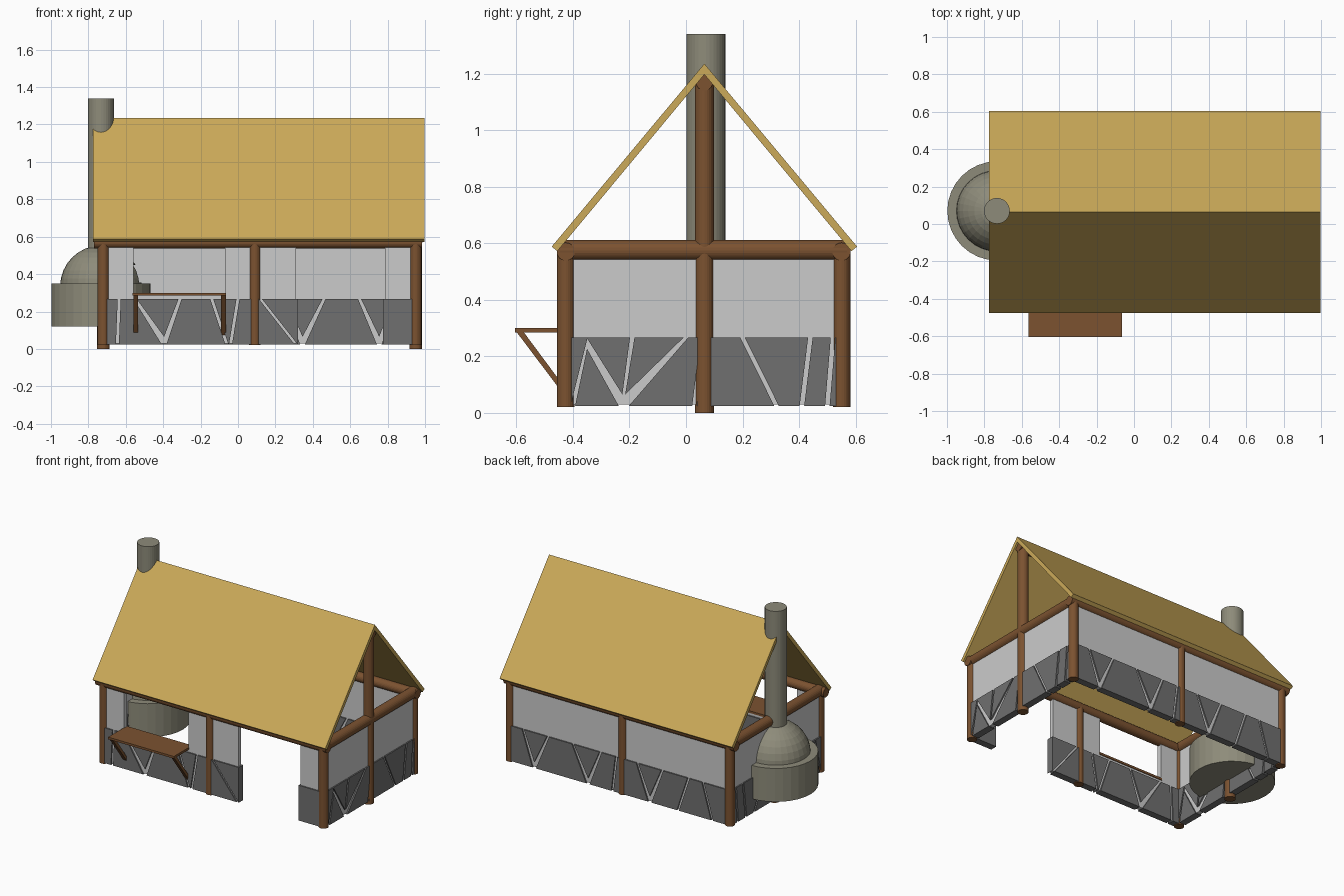
import bpy, bmesh, math
from mathutils import Vector

cube = bpy.data.objects.get("Cube")
if cube:
    bpy.data.objects.remove(cube, do_unlink=True)


def material(name, color):
    m = bpy.data.materials.new(name)
    m.use_nodes = True
    m.diffuse_color = (*color, 1)
    m.node_tree.nodes["Principled BSDF"].inputs["Base Color"].default_value = (*color, 1)
    return m


WOOD = material("brown wood", (0.2, 0.085, 0.03))
THATCH = material("straw yellow", (0.6, 0.4, 0.1))
PLASTER = material("pale plaster", (0.6, 0.6, 0.6))
STONE = material("dark stone", (0.16, 0.16, 0.16))
CLAY = material("grey clay", (0.27, 0.26, 0.195))


def finish(name, bm, mat):
    bmesh.ops.recalc_face_normals(bm, faces=bm.faces[:])
    mesh = bpy.data.meshes.new(name)
    bm.to_mesh(mesh)
    bm.free()
    mesh.materials.append(mat)
    obj = bpy.data.objects.new(name, mesh)
    bpy.context.collection.objects.link(obj)
    return obj


def box(name, low, high, mat):
    bm = bmesh.new()
    bmesh.ops.create_cube(bm, size=1)
    low, high = Vector(low), Vector(high)
    for v in bm.verts:
        v.co = (low + high) / 2 + v.co * (high - low)
    return finish(name, bm, mat)


def log(name, start, end, radius, mat, sides=24):
    start, end = Vector(start), Vector(end)
    axis = end - start
    bm = bmesh.new()
    bmesh.ops.create_cone(bm, cap_ends=True, segments=sides, radius1=radius,
                          radius2=radius, depth=axis.length)
    turn = axis.to_track_quat('Z', 'Y')
    for v in bm.verts:
        v.co = turn @ v.co + (start + end) / 2
    return finish(name, bm, mat)


def prism(bm, outline, depth):
    """Extrude a planar outline along a vector."""
    face = bm.faces.new([bm.verts.new(p) for p in outline])
    new = bmesh.ops.extrude_face_region(bm, geom=[face])["geom"]
    # the source face is kept so that the solid stays closed
    bmesh.ops.translate(bm, vec=depth, verts=[g for g in new if isinstance(g, bmesh.types.BMVert)])
    if not face.is_valid:
        return
    

LEFT, MID, RIGHT = -0.72, 0.09, 0.95
FRONT, RIDGE, BACK = -0.425, 0.065, 0.55
BASE, STONE_TOP, BEAM = 0.025, 0.267, 0.575

# Posts
for side, y in (("front", FRONT), ("back", BACK)):
    for place, x in (("left", LEFT), ("middle", MID), ("right", RIGHT)):
        log(f"{side}_{place}_post", (x, y, 0.02), (x, y, BEAM), 0.031, WOOD)
    log(f"{side}_beam", (-0.77, y, BEAM - 0.005), (0.985, y, BEAM - 0.005), 0.032, WOOD)

# Gable posts, tie beams and ridge beam
for place, x in (("left", LEFT), ("right", RIGHT)):
    log(f"{place}_gable_post", (x, RIDGE, 0), (x, RIDGE, 1.18), 0.034, WOOD)
    log(f"{place}_tie_beam", (x, FRONT - 0.02, BEAM), (x, BACK + 0.02, BEAM), 0.036, WOOD)
log("ridge_beam", (-0.77, RIDGE, 1.17), (0.985, RIDGE, 1.17), 0.03, WOOD)

# Roof slabs
for name, sign in (("front_roof", -1), ("back_roof", 1)):
    profile = [(0, 1.235), (0.54, 0.588), (0.52, 0.572), (0, 1.197)]
    bm = bmesh.new()
    prism(bm, [(-0.775, RIDGE + sign * d, z) for d, z in profile], (1.772, 0, 0))
    finish(name, bm, THATCH)


def wall(name, axis, at, start, end, top=0.565):
    """Plaster panel running along one axis."""
    t = 0.015
    if axis == 'x':
        box(name, (start, at - t, BASE + 0.005), (end, at + t, top), PLASTER)
    else:
        box(name, (at - t, start, BASE + 0.005), (at + t, end, top), PLASTER)


def stones(name, axis, at, start, end, joints):
    """Row of stones; each joint gives its bottom and top position."""
    bm = bmesh.new()
    t, gap = 0.024, 0.008
    lines = [(start - gap, start - gap)] + joints + [(end + gap, end + gap)]
    for (b0, t0), (b1, t1) in zip(lines, lines[1:]):
        b0, t0, b1, t1 = b0 + gap, t0 + gap, b1 - gap, t1 - gap
        if b1 <= b0:
            outline = [((b0 + b1) / 2, BASE + 0.04), (t1, STONE_TOP), (t0, STONE_TOP)]
        elif t1 <= t0:
            outline = [(b0, BASE), (b1, BASE), ((t0 + t1) / 2, STONE_TOP - 0.04)]
        else:
            outline = [(b0, BASE), (b1, BASE), (t1, STONE_TOP), (t0, STONE_TOP)]
        if axis == 'x':
            prism(bm, [(u, at - t, z) for u, z in outline], (0, 2 * t, 0))
        else:
            prism(bm, [(at - t, u, z) for u, z in outline], (2 * t, 0, 0))
    finish(name, bm, STONE)


# Front wall with a serving window and a doorway
wall("front_wall_left", 'x', FRONT, LEFT, -0.56)
wall("front_wall_sill", 'x', FRONT, -0.56, -0.07, 0.285)
wall("front_wall_middle", 'x', FRONT, -0.07, 0.31)
wall("front_wall_right", 'x', FRONT, 0.785, RIGHT)
stones("front_stones", 'x', FRONT, LEFT, 0.32,
       [(-0.645, -0.635), (-0.4, -0.55), (-0.39, -0.31), (-0.06, -0.14), (-0.04, 0.0), (0.31, 0.12)])
stones("front_right_stones", 'x', FRONT, 0.775, RIGHT, [])

# Back wall
wall("back_wall", 'x', BACK, LEFT, RIGHT)
stones("back_stones", 'x', BACK, LEFT, RIGHT,
       [(-0.6, -0.53), (-0.34, -0.42), (-0.13, -0.22), (-0.12, -0.03), (0.16, 0.13),
        (0.34, 0.25), (0.35, 0.46), (0.75, 0.65), (0.76, 0.84)])

# End walls
for place, x in (("left", LEFT), ("right", RIGHT)):
    wall(f"{place}_wall", 'y', x, FRONT, BACK)
    stones(f"{place}_stones", 'y', x, FRONT, BACK,
           [(-0.4, -0.34), (-0.23, -0.36), (-0.22, -0.19), (-0.21, 0.0), (0.03, 0.06),
            (0.32, 0.2), (0.41, 0.44), (0.5, 0.52)])

# Serving shelf and its braces
box("shelf", (-0.565, -0.605, 0.285), (-0.065, FRONT + 0.02, 0.3), WOOD)
for name, x in (("left_brace", -0.56), ("right_brace", -0.09)):
    bm = bmesh.new()
    prism(bm, [(x, y, z) for y, z in
               [(-0.6, 0.287), (-0.575, 0.287), (-0.44, 0.105), (-0.44, 0.075)]], (0.025, 0, 0))
    finish(name, bm, WOOD)

# Oven base, dome and chimney
OVEN = (-0.733, 0.07)
log("oven_base", (*OVEN, 0.12), (*OVEN, 0.35), 0.265, CLAY, 32)
bm = bmesh.new()
bmesh.ops.create_uvsphere(bm, u_segments=32, v_segments=16, radius=0.218)
bmesh.ops.bisect_plane(bm, geom=bm.verts[:] + bm.edges[:] + bm.faces[:], plane_co=(0, 0, 0),
                       plane_no=(0, 0, -1), clear_outer=True)
bmesh.ops.holes_fill(bm, edges=[e for e in bm.edges if e.is_boundary])
bmesh.ops.translate(bm, vec=(*OVEN, 0.335), verts=bm.verts[:])
dome = finish("oven_dome", bm, CLAY)
log("chimney", (*OVEN, 0.5), (*OVEN, 1.34), 0.069, CLAY, 32)

# Oven mouth facing the room
cutter = box("oven_mouth_cutter", (-0.66, 0.0, 0.355), (-0.45, 0.14, 0.45), CLAY)
cutter.hide_render = True
cutter.hide_viewport = True
cut = dome.modifiers.new("mouth", 'BOOLEAN')
cut.operation = 'DIFFERENCE'
cut.object = cutter
